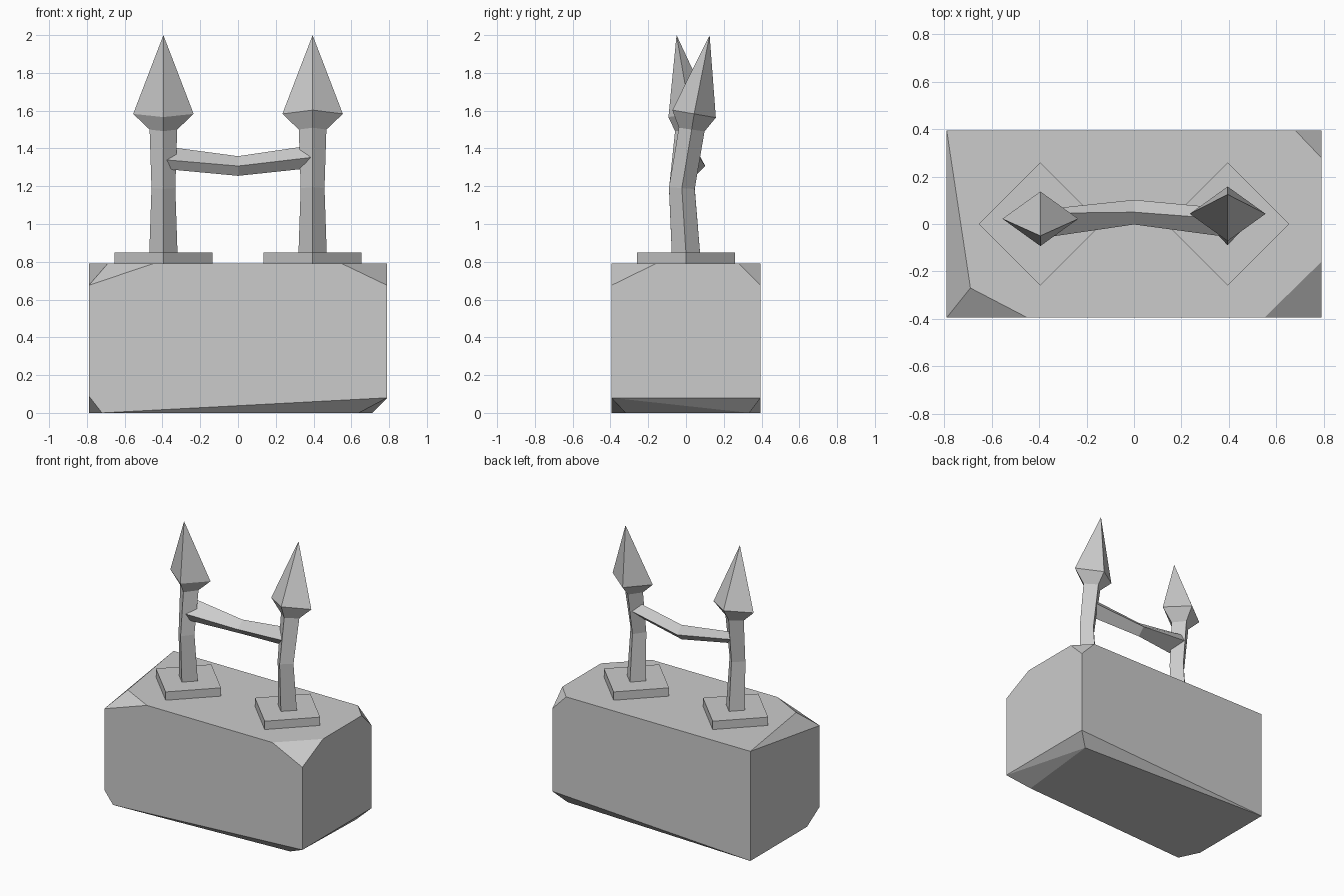
import bpy, bmesh

cube = bpy.data.objects.get("Cube")
if cube:
    bpy.data.objects.remove(cube, do_unlink=True)

stone = bpy.data.materials.new("grey stone")
stone.use_nodes = True
GREY = (0.6, 0.6, 0.6, 1)
stone.diffuse_color = GREY
stone.node_tree.nodes["Principled BSDF"].inputs["Base Color"].default_value = GREY


def finish(name, bm):
    bmesh.ops.recalc_face_normals(bm, faces=bm.faces[:])
    mesh = bpy.data.meshes.new(name)
    bm.to_mesh(mesh)
    bm.free()
    mesh.materials.append(stone)
    obj = bpy.data.objects.new(name, mesh)
    bpy.context.collection.objects.link(obj)
    return obj


def loft(name, rings):
    """Join four-point rings (or a single tip point) into a closed solid."""
    bm = bmesh.new()
    loops = [[bm.verts.new(p) for p in ring] for ring in rings]
    for a, b in zip(loops, loops[1:]):
        for i in range(4):
            j = (i + 1) % 4
            if len(b) == 1:
                bm.faces.new((a[i], a[j], b[0]))
            else:
                bm.faces.new((a[i], a[j], b[j], b[i]))
    for end in (loops[0], loops[-1]):
        if len(end) == 4:
            bm.faces.new(end)
    return finish(name, bm)


def diamond(x, y, z, rx, ry, tilt=0.0):
    """Level diamond; tilt lifts the front point and drops the back one."""
    return [(x + rx, y, z), (x, y + ry, z - tilt),
            (x - rx, y, z), (x, y - ry, z + tilt)]


# Chipped block: hull of a box whose corners are knocked off
W, D, H = 0.79, 0.395, 0.79
CHIP = 0.675
block_points = [
    # top, going round from the front right chip
    (0.55, -D, H), (W, -0.16, H), (W, -D, CHIP),
    (W, 0.28, H), (0.68, D, H), (W, D, CHIP),
    (-W, D, H), (-0.69, -0.27, H), (-0.45, -D, H), (-W, -D, CHIP),
    # underside
    (W, -D, 0.08), (W, D, 0.08), (0.71, 0.335, 0), (0.64, -0.32, 0),
    (-W, D, 0), (-W, -0.25, 0), (-0.72, -D, 0), (-W, -D, 0.09),
]
bm = bmesh.new()
for p in block_points:
    bm.verts.new(p)
bmesh.ops.convex_hull(bm, input=bm.verts[:])
bmesh.ops.dissolve_limit(bm, angle_limit=0.01, verts=bm.verts[:], edges=bm.edges[:])
finish("stone_block", bm)

# Plinths, bent posts and spear heads
POST_X = 0.395
# side, x sign, neck y, head y, tip y, tilt
for side, sign, neck_y, head_y, tip_y, tilt in (
        ("left", 1, 0.03, 0.043, 0.125, 0.02),
        ("right", -1, 0.01, 0.022, -0.05, -0.017)):
    x = sign * POST_X
    loft(side + "_plinth", [diamond(x, 0, z, 0.26, 0.26) for z in (0.78, 0.85)])
    neck = diamond(x, neck_y, 1.5, 0.073, 0.068, tilt / 2)
    loft(side + "_post", [diamond(x, 0, 0.84, 0.075, 0.075),
                          diamond(x, -0.022, 1.19, 0.063, 0.068, tilt / 4), neck])
    loft(side + "_spear_head", [neck, diamond(x, head_y, 1.583, 0.16, 0.115, tilt),
                                [(x, tip_y, 2.0)]])


# Sagging crossbar, twisted a little at its right end
def bar_ring(x, y, z, r, twist):
    return [(x, y + twist, z + r), (x, y + r, z + twist / 4),
            (x, y - twist, z - r), (x, y - r, z - twist / 4)]


loft("crossbar", [bar_ring(-POST_X, 0, 1.352, 0.06, 0.045),
                  bar_ring(0, 0.05, 1.307, 0.052, 0),
                  bar_ring(POST_X, 0.005, 1.357, 0.06, 0.015)])
